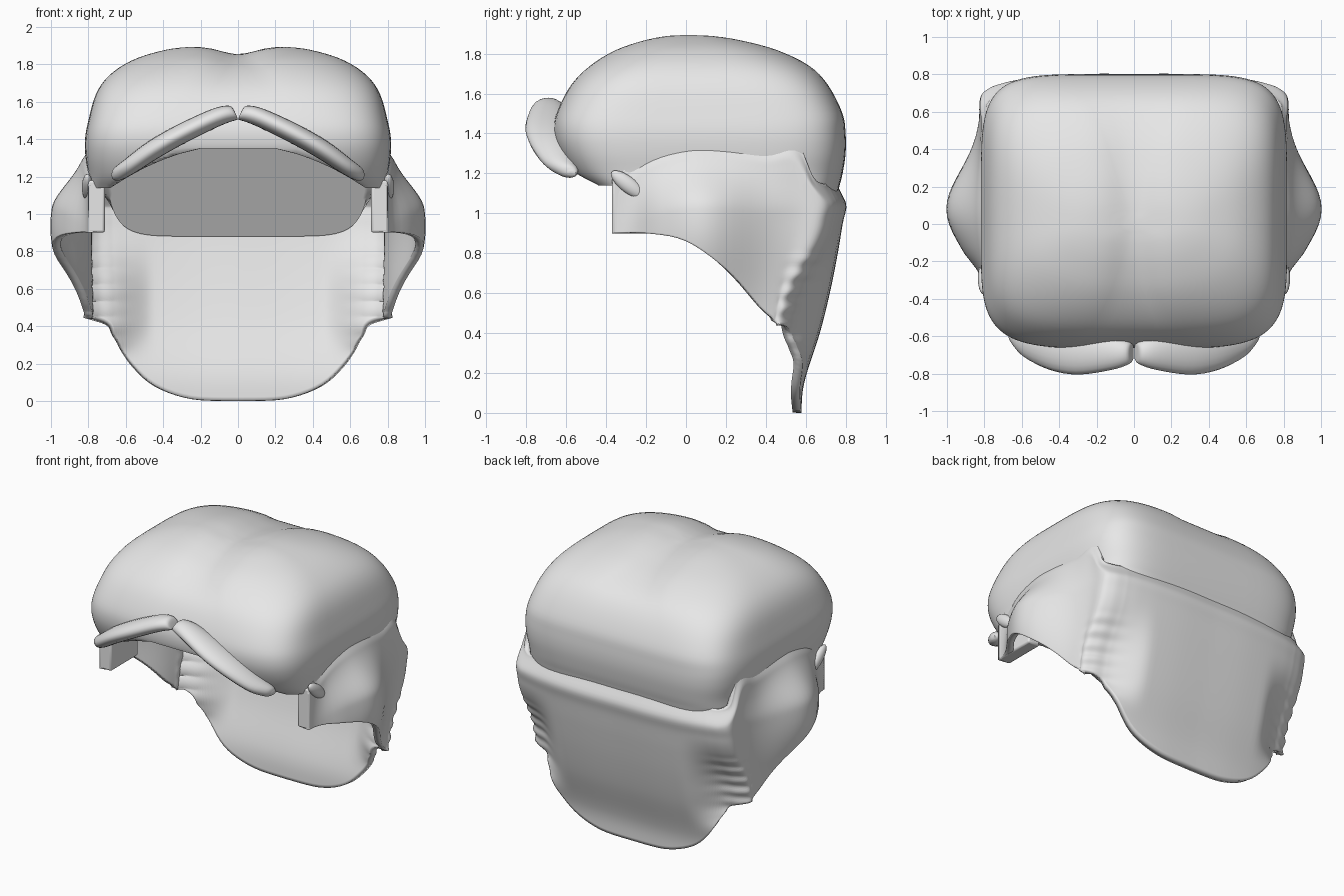
import bpy, bmesh, math
from mathutils import Vector

if "Cube" in bpy.data.objects:
    bpy.data.objects.remove(bpy.data.objects["Cube"])

cloth = bpy.data.materials.new("light_grey_cloth")
cloth.use_nodes = True
cloth.diffuse_color = (0.8, 0.8, 0.8, 1)
cloth.node_tree.nodes["Principled BSDF"].inputs["Base Color"].default_value = (0.8, 0.8, 0.8, 1)


def smooth_path(points, steps):
    """Catmull-Rom samples through tuples of any length."""
    pts = [Vector(p) for p in points]
    out = []
    for i in range(len(pts) - 1):
        a, b, c, d = pts[max(i - 1, 0)], pts[i], pts[i + 1], pts[min(i + 2, len(pts) - 1)]
        for s in range(steps):
            t = s / steps
            out.append(b + (c - a) * (t / 2) + (a * 2 - b * 5 + c * 4 - d) * (t * t / 2)
                       + (b * 3 - a - c * 3 + d) * (t ** 3 / 2))
    return out + [pts[-1]]


def ramp(a, b, v):
    t = min(max((v - a) / (b - a), 0), 1)
    return t * t * (3 - 2 * t)


def lookup(table, v):
    for (a, fa), (b, fb) in zip(table, table[1:]):
        if v <= b:
            return fa + (fb - fa) * (v - a) / (b - a)
    return table[-1][1]


def loft(name, rows, closed=True, fix_normals=True):
    """Skin a list of equally long point rows; closed rows get end caps."""
    bm = bmesh.new()
    grid = [[bm.verts.new(p) for p in row] for row in rows]
    n = len(grid[0])
    for r, q in zip(grid, grid[1:]):
        for i in range(n if closed else n - 1):
            j = (i + 1) % n
            bm.faces.new((r[i], r[j], q[j], q[i]))
    if closed:
        bm.faces.new(grid[0])
        bm.faces.new(grid[-1])
    if fix_normals:
        bmesh.ops.recalc_face_normals(bm, faces=bm.faces)
    mesh = bpy.data.meshes.new(name)
    bm.to_mesh(mesh)
    bm.free()
    obj = bpy.data.objects.new(name, mesh)
    bpy.context.collection.objects.link(obj)
    return finish(obj)


def finish(obj):
    obj.data.materials.append(cloth)
    bpy.ops.object.select_all(action="DESELECT")
    obj.select_set(True)
    bpy.context.view_layer.objects.active = obj
    bpy.ops.object.shade_smooth_by_angle(angle=math.radians(50))
    return obj


def mirror(obj):
    mod = obj.modifiers.new("mirror", "MIRROR")
    center = bpy.data.objects.get("mirror_center")
    if not center:
        center = bpy.data.objects.new("mirror_center", None)
        bpy.context.collection.objects.link(center)
        center.hide_render = True
    mod.mirror_object = center


def ring(front, back, half, power, n=96):
    """Rounded-square outline with its own front and back depth, squarer at the back."""
    out = []
    for i in range(n):
        a = 2 * math.pi * (i + 0.5) / n
        c, s = math.cos(a), math.sin(a)
        p = power * (1.2 if s > 0 else 1)
        x = math.copysign(abs(c) ** (2 / p), c) * half
        y = math.copysign(abs(s) ** (2 / p), s) * (back if s > 0 else front)
        out.append((x, y))
    return out


# Crown: height, front depth, back depth, half width, squareness
crown = [(1.90, .03, .03, .03, 2.2), (1.893, .11, .14, .27, 2.4), (1.87, .22, .28, .42, 2.7),
         (1.82, .36, .46, .57, 3), (1.74, .485, .62, .69, 3.5), (1.64, .58, .715, .76, 4.1),
         (1.5, .65, .785, .80, 4.7), (1.4, .665, .80, .818, 4.8), (1.3, .64, .80, .815, 4.8),
         (1.2, .58, .785, .80, 4.8), (1.14, .50, .77, .80, 4.8)]
rows = []
for z, f, b, h, p in smooth_path(crown, 4):
    row = []
    for x, y in ring(f, b, h, p):
        arch = 1.14 + 0.23 * max(0, 1 - (x / 0.68) ** 2) * ramp(-0.25, -0.45, y)
        crease = math.exp(-(x / 0.13) ** 2)
        groove = 0.045 * crease * ramp(1.4, 1.85, z)
        dent = 1 - 0.02 * crease * ramp(1.2, 1.5, z)
        row.append((x, y * dent, max(z - groove, arch)))
    rows.append(row)
# Lining: steep back wall leaning up to a hidden roof
for k, roof in ((1, 1.37), (.98, 1.45), (.95, 1.55), (.9, 1.6), (.8, 1.62), (.7, 1.63),
                (.6, 1.64), (.45, 1.65), (.3, 1.65), (.1, 1.65), (.02, 1.65)):
    rows.append([(x * k, y * k, min(0.88 + 1.7 * (0.71 - y * k), roof)) for x, y in ring(.53, .71, .71, 6.5)])
loft("crown", rows)

# Ear and neck flap: x, y, bottom, top along one half, front edge to back centre
half = [(.80, -.37, .90, 1.15), (.81, -.2, .90, 1.32), (.815, 0, .86, 1.38), (.815, .2, .72, 1.38),
        (.815, .4, .52, 1.36), (.815, .55, .455, 1.37), (.82, .66, .445, 1.19), (.77, .71, .43, 1.15),
        (.70, .735, .40, 1.15), (.66, .745, .33, 1.15), (.58, .76, .20, 1.15), (.45, .775, .08, 1.15),
        (.25, .785, .01, 1.15), (0, .785, 0, 1.15)]
path = [tuple(p) for p in smooth_path(half, 5)]
path += [(-x, y, lo, hi) for x, y, lo, hi in reversed(path[:-1])]
back_line = smooth_path([(0, .578), (.1, .583), (.2, .605), (.4, .67), (.6, .72), (.8, .76), (.95, .785),
                         (1.03, .803), (1.09, .792), (1.15, .775)], 5)
rows = []
for r in range(57):
    t = r / 56
    row = []
    for x, y, lo, hi in path:
        z = lo + (hi - lo) * t
        bulge = 0.188 * math.exp(-((y - 0.08) / 0.29) ** 2)
        bulge *= math.exp(-((z - 0.93) / (0.5 if z > 0.93 else 0.45)) ** 2)
        bulge *= ramp(-0.37, -0.15, y) * ramp(0, 0.36, hi - z)
        corner = ramp(0.5, 0.64, y) * ramp(0.55, 0.78, abs(x))
        pleat = 0.004 * math.sin(z * 75) * corner * ramp(0.85, 0.72, z)
        tuck = ramp(hi - 0.11, hi, z) * ramp(-0.37, -0.2, y)
        lean = (0.785 - lookup(back_line, z)) * ramp(0.25, 0.72, y)
        # the lower corners wrap forward
        lean += 0.10 * ramp(0.2, 0.43, z) * ramp(0.95, 0.55, z) * ramp(0.45, 0.72, abs(x)) * ramp(0.45, 0.7, y)
        side = math.copysign(min(1, abs(x) / 0.1), x)
        row.append((x + side * (bulge + pleat - 0.03 * tuck),
                    y - lean + pleat - 0.02 * tuck * ramp(0.55, 0.7, y), z))
    rows.append(row)
flap = loft("ear_and_neck_flap", rows, closed=False, fix_normals=False)
# thickness grows toward the wearer
solid = flap.modifiers.new("thickness", "SOLIDIFY")
solid.thickness = 0.045
solid.offset = -1

# Padded front ends of the ear flaps
bpy.ops.mesh.primitive_cube_add(size=1, location=(0.757, -0.22, 1.04))
tab = bpy.context.object
tab.name = "ear_flap_tab"
tab.scale = (0.09, 0.30, 0.28)
bpy.ops.object.transform_apply(location=True, rotation=False, scale=True)
bev = tab.modifiers.new("soft_edges", "BEVEL")
bev.width, bev.segments = 0.012, 2
finish(tab)
mirror(tab)

# Turned-up brim: path x, y, z, thickness, depth
brim = [(.008, -.685, 1.525, .025, .04), (.03, -.69, 1.54, .042, .06), (.12, -.69, 1.515, .05, .09),
        (.30, -.69, 1.43, .053, .115), (.45, -.67, 1.345, .052, .11), (.58, -.63, 1.255, .045, .085),
        (.65, -.59, 1.21, .035, .05), (.675, -.57, 1.2, .012, .02)]
rows = []
samples = smooth_path(brim, 4)
for i, (x, y, z, thick, depth) in enumerate(samples):
    a, b = samples[max(i - 1, 0)], samples[min(i + 1, len(samples) - 1)]
    d = Vector((b[0] - a[0], b[2] - a[2])).normalized() if 8 < i else Vector((0.92, -0.39))
    row = []
    for k in range(20):
        u = 2 * math.pi * k / 20
        off = thick * math.sin(u)
        row.append((max(x - d[1] * off, 0.003), y + depth * math.cos(u), z + d[0] * off))
    rows.append(row)
mirror(loft("brim_lobe", rows))

# Small strap ends beside the brim
bpy.ops.mesh.primitive_uv_sphere_add(segments=20, ring_count=12, location=(0.805, -0.29, 1.143))
strap = bpy.context.object
strap.name = "strap_end"
strap.scale = (0.03, 0.105, 0.04)
strap.rotation_euler = (math.radians(-38), 0, 0)
finish(strap)
mirror(strap)
